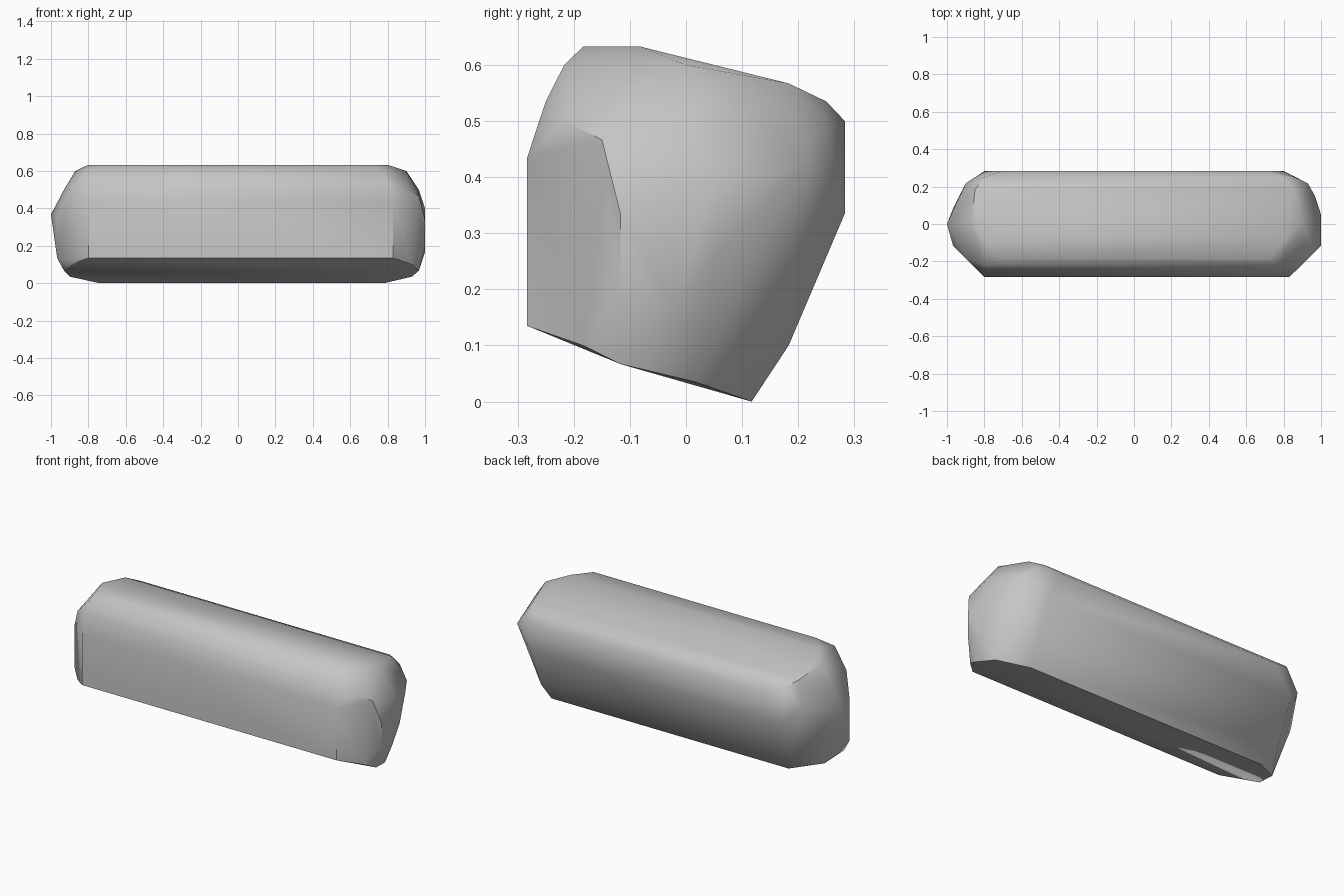
import bpy, bmesh, math

default_cube = bpy.data.objects.get("Cube")
if default_cube:
    bpy.data.objects.remove(default_cube, do_unlink=True)

stone = bpy.data.materials.new("stone_grey")
stone.use_nodes = True
grey = (0.56, 0.56, 0.56, 1)
stone.diffuse_color = grey
shader = stone.node_tree.nodes["Principled BSDF"]
shader.inputs["Base Color"].default_value = grey
shader.inputs["Roughness"].default_value = 0.8

# Long body: each profile corner (y, z) runs between a left and a right x
body = [
    (-.283, .135, -.8, .83), (-.283, .435, -.8, .83),
    (-.25, .535, -.8, .81), (-.217, .6, -.8, .77),
    (-.183, .633, -.7, .72), (-.083, .633, -.8, .8),
    (.183, .567, -.85, .85), (.25, .535, -.8, .8),
    (.283, .5, -.7, .73), (.283, .335, -.8, .8),
    (.25, .265, -.8, .8), (.183, .1, -.8, .8), (.117, 0, -.74, .78),
]

# Worn, uneven end caps
right_cap = [
    (.93, -.183, .1), (.967, -.117, .067), (.93, .017, .035),
    (1, -.117, .335), (1, -.117, .2), (1, -.017, .167),
    (1, .05, .265), (1, .05, .4), (.967, -.15, .467),
    (.9, -.217, .5), (.967, 0, .5), (.967, .15, .4),
    (.93, .217, .433), (.9, 0, .6), (.86, .25, .5),
]
left_cap = [
    (-1, 0, .367), (-.967, -.117, .135), (-.93, -.117, .067),
    (-.9, .017, .035), (-.967, .083, .3), (-.93, 0, .5),
    (-.967, -.117, .367), (-.9, -.183, .5), (-.9, .217, .433),
    (-.87, 0, .6), (-.9, -.183, .1),
]

# Wrap the corners in one closed faceted skin
bm = bmesh.new()
for y, z, left, right in body:
    bm.verts.new((left, y, z))
    bm.verts.new((right, y, z))
for point in right_cap + left_cap:
    bm.verts.new(point)
bmesh.ops.convex_hull(bm, input=bm.verts[:])
bmesh.ops.delete(bm, geom=[v for v in bm.verts if not v.link_faces], context='VERTS')
bmesh.ops.dissolve_limit(bm, angle_limit=math.radians(1.5),
                         verts=bm.verts[:], edges=bm.edges[:])
bmesh.ops.recalc_face_normals(bm, faces=bm.faces[:])

mesh = bpy.data.meshes.new("stone_block")
bm.to_mesh(mesh)
bm.free()
mesh.materials.append(stone)
block = bpy.data.objects.new("stone_block", mesh)
bpy.context.collection.objects.link(block)

# Smooth worn facets, crisp main edges
bpy.ops.object.select_all(action='DESELECT')
block.select_set(True)
bpy.context.view_layer.objects.active = block
bpy.ops.object.shade_smooth_by_angle(angle=math.radians(40))
